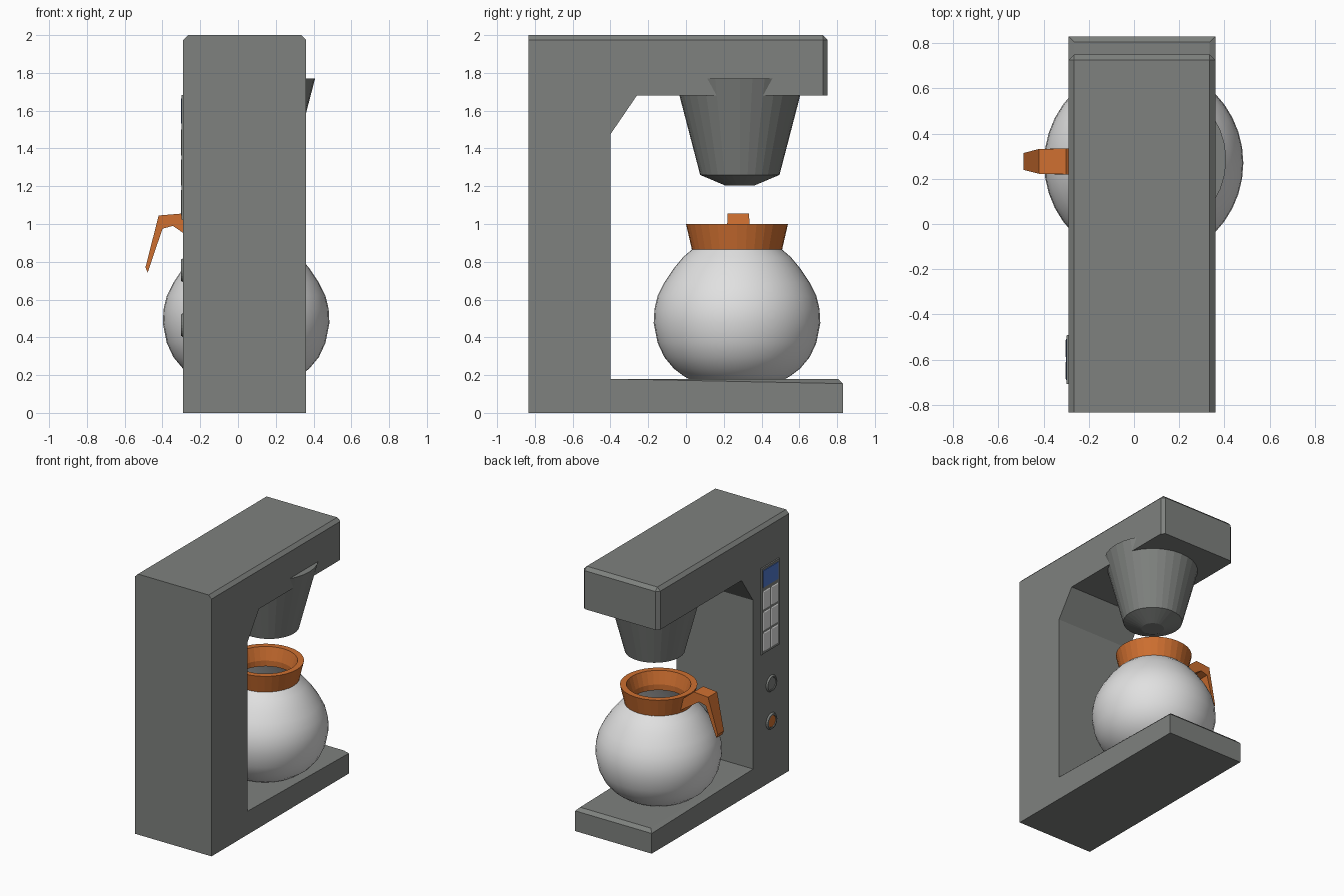
import bpy, bmesh, math
from mathutils import Matrix, Vector

if "Cube" in bpy.data.objects:
    bpy.data.objects.remove(bpy.data.objects["Cube"])


def material(name, rgb):
    m = bpy.data.materials.new(name)
    m.diffuse_color = (*rgb, 1)
    m.use_nodes = True
    m.node_tree.nodes["Principled BSDF"].inputs["Base Color"].default_value = m.diffuse_color
    return m


GREY = material("grey plastic", (0.21, 0.22, 0.21))
WHITE = material("pale glass", (0.75, 0.75, 0.75))
ORANGE = material("orange plastic", (0.62, 0.16, 0.03))
BLUE = material("screen blue", (0.08, 0.19, 0.6))


def finish(name, bm, mat, recalc=True):
    if recalc:
        bmesh.ops.recalc_face_normals(bm, faces=bm.faces[:])
    me = bpy.data.meshes.new(name)
    bm.to_mesh(me)
    bm.free()
    me.materials.append(mat)
    ob = bpy.data.objects.new(name, me)
    bpy.context.collection.objects.link(ob)
    return ob


def lathe(name, profile, mat, centre, n=32, closed=False, turn=None):
    """Revolve (radius, height) points around z; upward profiles face outward."""
    bm = bmesh.new()
    rings = [[bm.verts.new((r * math.cos(j * math.tau / n), r * math.sin(j * math.tau / n), z))
              for j in range(n)] for r, z in profile]
    count = len(rings)
    for i in range(count if closed else count - 1):
        a, b = rings[i], rings[(i + 1) % count]
        for j in range(n):
            k = (j + 1) % n
            bm.faces.new((a[j], a[k], b[k], b[j]))
    bmesh.ops.remove_doubles(bm, verts=bm.verts[:], dist=1e-5)
    if turn:
        bmesh.ops.transform(bm, matrix=turn, verts=bm.verts[:])
    bmesh.ops.translate(bm, vec=Vector(centre), verts=bm.verts[:])
    return finish(name, bm, mat, recalc=False)


def loft(name, sections, mat):
    """Join equal-sized closed sections and cap both ends."""
    bm = bmesh.new()
    rings = [[bm.verts.new(p) for p in s] for s in sections]
    n = len(rings[0])
    for a, b in zip(rings, rings[1:]):
        for j in range(n):
            k = (j + 1) % n
            bm.faces.new((a[j], a[k], b[k], b[j]))
    bm.faces.new(rings[0])
    bm.faces.new(rings[-1])
    return finish(name, bm, mat)


def side_plate(name, y0, y1, z0, z1, x_in, x_out, mat, taper=0.003):
    """Thin plate on the left side, slightly narrower at its outer face."""
    def rect(x, t):
        return [(x, y0 + t, z0 + t), (x, y1 - t, z0 + t), (x, y1 - t, z1 - t), (x, y0 + t, z1 - t)]
    return loft(name, [rect(x_in, 0), rect(x_out, taper)], mat)


# C-shaped body: side profile extruded across the width
X0, X1 = -0.29, 0.36
outline = [(-0.835, 0), (0.83, 0), (0.83, 0.18), (-0.40, 0.18), (-0.40, 1.475),
           (-0.26, 1.68), (0.75, 1.68), (0.75, 2.0), (-0.835, 2.0)]
body = loft("body", [[(x, y, z) for y, z in outline] for x in (X0, X1)], GREY)
bm = bmesh.new()
bm.from_mesh(body.data)


def chamfered(e):
    m = (e.verts[0].co + e.verts[1].co) / 2
    along = e.verts[0].co - e.verts[1].co
    side = abs(along.x) < 1e-4
    top = m.z > 1.99 and m.y > -0.8
    base = abs(m.z - 0.18) < 1e-3 and m.y > -0.39
    corner = side and abs(m.y - 0.75) < 1e-3
    return top or base or corner


bmesh.ops.bevel(bm, geom=[e for e in bm.edges if chamfered(e)], offset=0.025,
                segments=1, affect='EDGES')
bm.to_mesh(body.data)
bm.free()

# Filter funnel under the head
lathe("filter_funnel", [(0, 1.205), (0.08, 1.205), (0.21, 1.26), (0.343, 1.77), (0, 1.77)],
      GREY, (0.065, 0.285, 0))

# Glass carafe: open single-walled bowl
CX, CY = 0.043, 0.27
bowl = [(0, 0.17), (0.24, 0.17), (0.285, 0.197), (0.335, 0.235), (0.385, 0.295), (0.42, 0.37),
        (0.441, 0.475), (0.437, 0.55), (0.42, 0.62), (0.385, 0.69), (0.335, 0.765),
        (0.285, 0.825), (0.235, 0.868), (0.205, 0.90)]
carafe = lathe("carafe", bowl, WHITE, (CX, CY, 0), n=40)
bpy.context.view_layer.objects.active = carafe
carafe.select_set(True)
bpy.ops.object.shade_smooth_by_angle(angle=math.radians(40))
carafe.select_set(False)

# Flared collar
lathe("carafe_collar", [(0.238, 0.862), (0.27, 1.0), (0.225, 1.0), (0.195, 0.905), (0.195, 0.862)],
      ORANGE, (CX, CY, 0), closed=True)

# Handle: (outer x, z), (inner x, z), half width
stations = [((-0.19, 0.965), (-0.19, 0.885), 0.06),
            ((-0.30, 1.055), (-0.345, 0.99), 0.057),
            ((-0.42, 1.045), (-0.40, 0.975), 0.055),
            ((-0.49, 0.77), (-0.478, 0.742), 0.037)]
loft("carafe_handle", [[(o[0], 0.277 - w, o[1]), (o[0], 0.277 + w, o[1]),
                        (i[0], 0.277 + w, i[1]), (i[0], 0.277 - w, i[1])]
                       for o, i, w in stations], ORANGE)

# Control panel with screen and two columns of buttons
side_plate("control_panel", -0.71, -0.49, 1.02, 1.685, X0 + 0.005, -0.299, GREY)
side_plate("screen", -0.692, -0.508, 1.53, 1.665, -0.298, -0.302, BLUE)
for row in range(3):
    for col in range(2):
        y, z = -0.692 + col * 0.097, 1.04 + row * 0.16
        side_plate(f"button_{row}_{col}", y, y + 0.087, z, z + 0.145, -0.298, -0.303, WHITE, 0.008)

# Two round knobs below the panel
to_left = Matrix.Rotation(-math.pi / 2, 4, 'Y')
for label, z, mat in (("upper", 0.755, GREY), ("lower", 0.465, ORANGE)):
    at = (X0, -0.62, z)
    lathe(label + "_knob_ring", [(0.066, -0.004), (0.056, 0.012), (0.046, 0.012), (0.042, -0.004)],
          GREY, at, n=24, closed=True, turn=to_left)
    lathe(label + "_knob_face", [(0.045, -0.004), (0.043, 0.007), (0, 0.007)],
          mat, at, n=24, turn=to_left)
